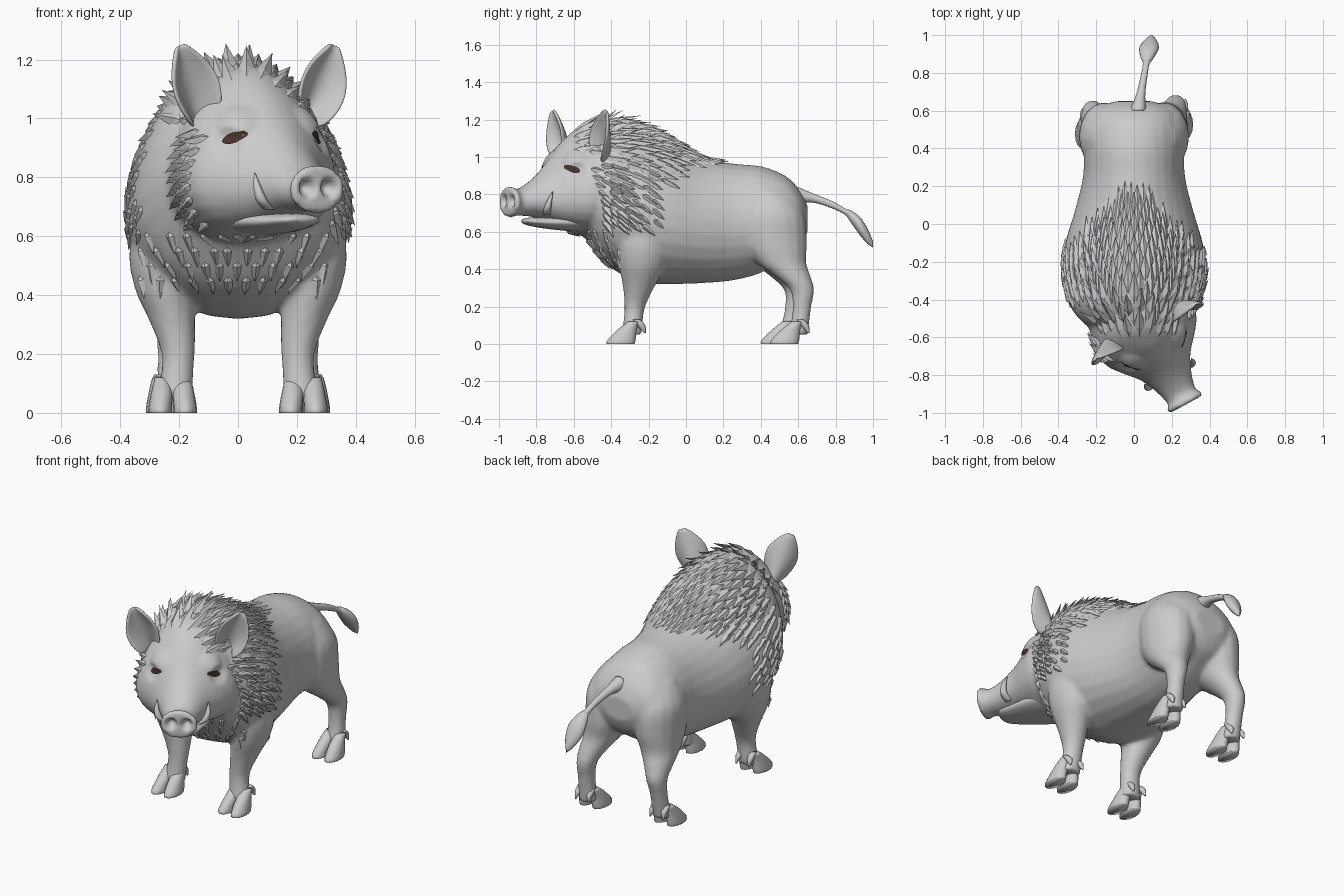
import bpy, bmesh, math, random
from mathutils import Vector
from mathutils.bvhtree import BVHTree

random.seed(4)
cube = bpy.data.objects.get("Cube")
if cube:
    bpy.data.objects.remove(cube, do_unlink=True)


def material(name, rgb):
    m = bpy.data.materials.new(name)
    m.use_nodes = True
    m.diffuse_color = (*rgb, 1)
    for node in m.node_tree.nodes:
        if node.type == 'BSDF_PRINCIPLED':
            node.inputs["Base Color"].default_value = (*rgb, 1)
    return m


HIDE = material("hide_grey", (0.6, 0.6, 0.6))
BROWN = material("eye_brown", (0.07, 0.035, 0.022))

# Head frame: the head is turned towards the animal's left
YAW = math.radians(28.6)
HEAD = Vector((0.06, -0.56, 0))
FWD = Vector((math.sin(YAW), -math.cos(YAW), 0))
LEFT = Vector((math.cos(YAW), math.sin(YAW), 0))
UP = Vector((0, 0, 1))


def head_point(u, l, z):
    return HEAD + FWD * u + LEFT * l + UP * z


def finish(name, bm, mat, smooth=True):
    bmesh.ops.recalc_face_normals(bm, faces=bm.faces[:])
    for f in bm.faces:
        f.smooth = smooth
    mesh = bpy.data.meshes.new(name)
    bm.to_mesh(mesh)
    bm.free()
    mesh.materials.append(mat)
    ob = bpy.data.objects.new(name, mesh)
    bpy.context.scene.collection.objects.link(ob)
    return ob


def spline(rows, k=4):
    """Catmull-Rom interpolation of rows of numbers."""
    out, last = [], len(rows) - 1
    for i in range(last):
        quad = zip(rows[max(i - 1, 0)], rows[i], rows[i + 1], rows[min(i + 2, last)])
        quad = list(quad)
        for j in range(k):
            t = j / k
            out.append([b + 0.5 * t * (c - a + t * (2 * a - 5 * b + 4 * c - d + t * (3 * (b - c) + d - a)))
                        for a, b, c, d in quad])
    return out + [list(rows[-1])]


def skin(bm, rings):
    loops = [[bm.verts.new(p) for p in ring] for ring in rings]
    n = len(loops[0])
    for a, b in zip(loops, loops[1:]):
        for i in range(n):
            j = (i + 1) % n
            bm.faces.new((a[i], a[j], b[j], b[i]))
    bm.faces.new(loops[0])
    bm.faces.new(loops[-1])


def angles(n):
    return [2 * math.pi * i / n for i in range(n)]


def trunk(bm, rows, origin, fwd, side, n=28):
    """Loft along fwd; rows are distance, top, bottom, half width, egg shape."""
    rings = []
    for d, top, bot, hw, egg in spline(rows):
        c = origin + fwd * d + UP * (top + bot) / 2
        rings.append([c + side * hw * math.cos(a) * (1 - egg * math.sin(a))
                      + UP * (top - bot) / 2 * math.sin(a) for a in angles(n)])
    skin(bm, rings)


def limb(bm, rows, sx=1, offset=(0, 0), step=0.0, n=16):
    """Loft of level ellipses; rows are x, y, z, x radius, y radius."""
    rings = []
    for x, y, z, rx, ry in spline(rows):
        y += step * max(0, 1 - z / 0.6)
        rings.append([(sx * (x + offset[0] + rx * math.cos(a)), y + offset[1] + ry * math.sin(a), z)
                      for a in angles(n)])
    skin(bm, rings)


# Body, head and legs, fused into one skin
bm = bmesh.new()
trunk(bm, [(-.58, 1.0, .62, .18, .15), (-.52, 1.13, .54, .27, .15), (-.42, 1.2, .42, .34, .18),
           (-.25, 1.17, .33, .375, .18), (-.1, 1.1, .32, .36, .16), (.08, 1.0, .325, .31, .1),
           (.25, .965, .34, .27, .05), (.4, .95, .38, .265, .05), (.53, .9, .46, .25, .05),
           (.61, .82, .52, .2, 0), (.65, .74, .6, .1, 0)], Vector(), Vector((0, 1, 0)), Vector((1, 0, 0)))
trunk(bm, [(-.2, 1.13, .56, .24, .25), (-.05, 1.18, .57, .27, .28), (.06, 1.12, .6, .265, .3),
           (.14, 1.04, .625, .215, .25), (.22, .945, .655, .15, .2), (.3, .875, .68, .112, .12),
           (.37, .835, .685, .09, .05), (.41, .83, .685, .086, 0), (.43, .845, .675, .106, 0),
           (.45, .84, .68, .1, 0)], HEAD, FWD, LEFT)
HIND = [(.14, .44, .82, .08, .1), (.155, .46, .7, .13, .17), (.16, .47, .55, .13, .175),
        (.18, .5, .44, .105, .135), (.205, .56, .36, .078, .095), (.22, .605, .29, .057, .065),
        (.225, .6, .2, .048, .05), (.225, .585, .11, .05, .05), (.225, .57, .05, .055, .055)]
FORE = [(.25, -.23, .72, .08, .12), (.26, -.23, .55, .11, .14), (.25, -.235, .42, .1, .125),
        (.225, -.25, .32, .08, .09), (.205, -.27, .22, .06, .06), (.205, -.28, .15, .055, .052),
        (.215, -.29, .05, .06, .055)]
for s in (1, -1):
    limb(bm, HIND, s, step=.03 * s)
    limb(bm, FORE, s)
body = finish("body", bm, HIDE)
remesh = body.modifiers.new("fuse", 'REMESH')
remesh.mode = 'VOXEL'
remesh.voxel_size = 0.013
soft = body.modifiers.new("soften", 'SMOOTH')
soft.factor = 0.5
soft.iterations = 6
graph = bpy.context.evaluated_depsgraph_get()
skin_mesh = bpy.data.meshes.new_from_object(body.evaluated_get(graph))
body.modifiers.clear()
body.data = skin_mesh
skin_mesh.name = "body"
skin_mesh.materials.clear()
skin_mesh.materials.append(HIDE)

# Sculpt nostrils, eye sockets and brows by local pushes
pushes = []
for s in (1, -1):
    pushes += [(head_point(.45, .042 * s, .765), .034, FWD * -.045),
               (head_point(.14, .19 * s, .93), .06, (FWD + LEFT * s) * -.012),
               (head_point(.13, .15 * s, 1.0), .075, (FWD + LEFT * s) * .016)]
for v in skin_mesh.vertices:
    for centre, radius, push in pushes:
        d = (v.co - centre).length / radius
        if d < 1:
            v.co += push * (1 - d * d)
for p in skin_mesh.polygons:
    p.use_smooth = True
surface = BVHTree.FromPolygons([v.co.copy() for v in skin_mesh.vertices],
                               [tuple(p.vertices) for p in skin_mesh.polygons])

# Lower jaw and tail
bm = bmesh.new()
trunk(bm, [(.03, .7, .6, .16, 0), (.15, .69, .61, .135, 0), (.25, .68, .622, .1, 0),
           (.32, .675, .635, .072, 0), (.345, .665, .65, .035, 0)], HEAD, FWD, LEFT, 20)
finish("lower_jaw", bm, HIDE)
bm = bmesh.new()
trunk(bm, [(0, .84, .75, .045, 0), (.08, .805, .755, .025, 0), (.18, .765, .725, .018, 0),
           (.25, .725, .69, .018, 0), (.28, .715, .65, .035, 0), (.33, .68, .58, .052, 0),
           (.37, .62, .535, .035, 0), (.4, .55, .515, .005, 0)],
      Vector((.02, .6, 0)), Vector((.18, 1, 0)), Vector((1, 0, 0)), 14)
finish("tail", bm, HIDE)

# Cloven hooves with dewclaws
TOE = [(0, .01, .12, .025, .03), (0, -.025, .075, .036, .052), (.006, -.055, .02, .04, .075), (.006, -.06, 0, .04, .075)]
CLAW = [(0, -.02, .13, .018, .02), (0, .005, .1, .018, .022), (.004, .025, .06, .004, .006)]
for label, s, x, y in (("left_front", 1, .222, -.29), ("right_front", -1, .222, -.29),
                       ("left_hind", 1, .23, .585), ("right_hind", -1, .23, .535)):
    bm = bmesh.new()
    for side in (1, -1):
        toe = [(side * r[0], *r[1:]) for r in TOE]
        claw = [(side * r[0], *r[1:]) for r in CLAW]
        limb(bm, toe, s, (x + side * .036, y))
        limb(bm, claw, s, (x + side * .038, y + .045), n=8)
    finish(label + "_hoof", bm, HIDE)

# Ears, eyes and tusks
for s, label in ((1, "left"), (-1, "right")):
    bm = bmesh.new()
    grid = []
    for i, (half, cup) in enumerate(((.05, .08), (.08, .085), (.094, .07), (.088, .05), (.06, .03), (.018, .006))):
        k = i / 5
        row = []
        for j in range(7):
            t = j / 3 - 1
            l = .2 + .1 * k + .9 * half * t
            z = .985 + .265 * k - .35 * half * t
            row.append(bm.verts.new(head_point(-.06 + .07 * k + cup * t * t, l * s, z)))
        grid.append(row)
    for a, b in zip(grid, grid[1:]):
        for j in range(6):
            bm.faces.new((a[j], a[j + 1], b[j + 1], b[j]))
    ear = finish(label + "_ear", bm, HIDE)
    thick = ear.modifiers.new("thickness", 'SOLIDIFY')
    thick.thickness = 0.018
    thick.offset = 0
    ear.modifiers.new("round", 'SUBSURF').levels = 2

    bm = bmesh.new()
    aim = (FWD + LEFT * s * .8).normalized()
    across = aim.cross(UP)
    hit = surface.ray_cast(head_point(.14, .157 * s, .933) + aim * .3, -aim)
    if hit[0] is not None:
        rim = []
        for a in angles(14):
            w = .045 * math.cos(a)
            p = hit[0] + across * w + UP * (.022 * math.sin(a) + .22 * w * s)
            near = surface.find_nearest(p)
            rim.append(bm.verts.new(near[0] + near[1] * .005))
        mid = bm.verts.new(hit[0] + hit[1] * .009)
        for i in range(14):
            bm.faces.new((rim[i], rim[(i + 1) % 14], mid))
    finish(label + "_eye", bm, BROWN)

    bm = bmesh.new()
    path = [(.26, .09, .69, .02), (.275, .125, .72, .02), (.27, .14, .765, .014), (.25, .14, .815, .002)]
    skin(bm, [[head_point(u, l * s, z) + FWD * r * math.cos(a) + LEFT * r * math.sin(a) for a in angles(10)]
              for u, l, z, r in spline(path)])
    finish(label + "_tusk", bm, HIDE)


def tuft(bm, origin, ray, flow, length, width, lift):
    """A pointed lock of fur lying on the skin where the ray lands."""
    p, n, _, _ = surface.ray_cast(origin, ray)
    if p is None:
        return
    flow = (flow - n * flow.dot(n)).normalized()
    side = n.cross(flow) * width
    a, b, root, tip, ridge = [bm.verts.new(q) for q in (
        p - side - n * .008, p + side - n * .008, p - flow * length * .4 - n * .008,
        p + flow * length + n * lift, p + n * .012)]
    for tri in ((a, root, ridge), (root, b, ridge), (b, tip, ridge), (tip, a, ridge), (a, b, tip), (a, b, root)):
        bm.faces.new(tri)


# Mane over the shoulders, longest along the spine
bm = bmesh.new()
for row in range(13):
    for step in range(28):
        ang = math.radians(-18 + 8 * (step + row % 2 * .5))
        up = max(0, math.sin(ang))
        y = -.56 + .055 * row + random.uniform(-.015, .015)
        if y > -.13 + .25 * up ** 2 or (y < -.44 and up < .75):
            continue
        out = Vector((math.cos(ang), 0, math.sin(ang)))
        flow = Vector((0, 1, -.9 * (1 - up)))
        tuft(bm, Vector((0, y, .75)) + out * 2, -out, flow,
             (.065 + .06 * up) * random.uniform(.85, 1.2), .022 + .01 * up, .006 + .022 * up ** 3)
finish("mane", bm, HIDE, False)

# Chest fur and cheek ruffs
bm = bmesh.new()
for row in range(4):
    for col in range(11):
        x = -.33 + .06 * (col + row % 2 * .5) + random.uniform(-.01, .01)
        tuft(bm, Vector((x, -2, .45 + .05 * row)), Vector((0, 1, 0)), Vector((x * .3, -.2, -1)), .065, .026, .004)
finish("chest_fur", bm, HIDE, False)
bm = bmesh.new()
for s in (1, -1):
    for row in range(3):
        for i in range(8):
            start = head_point(-.09 + .05 * row + .006 * i, 2 * s, .64 + .042 * i + .02 * (row % 2))
            tuft(bm, start, LEFT * -s, -FWD - UP * .5, .075 * random.uniform(.85, 1.2), .024, .014)
finish("cheek_ruffs", bm, HIDE, False)
